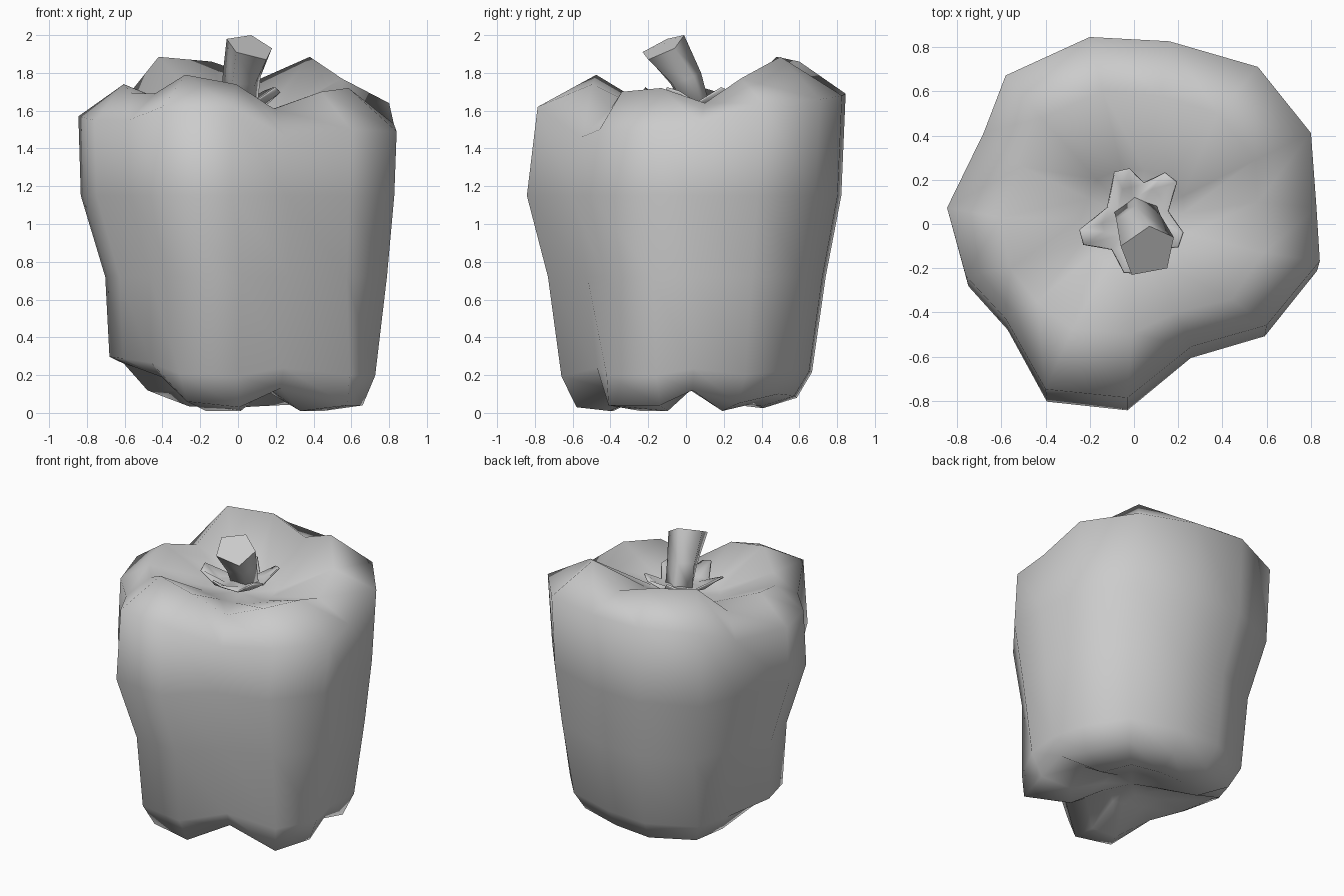
import bpy, bmesh, math
from mathutils import Vector

if "Cube" in bpy.data.objects:
    bpy.data.objects.remove(bpy.data.objects["Cube"])


def finish(bm, name, angle):
    bmesh.ops.recalc_face_normals(bm, faces=bm.faces)
    mesh = bpy.data.meshes.new(name)
    bm.to_mesh(mesh)
    bm.free()
    ob = bpy.data.objects.new(name, mesh)
    bpy.context.collection.objects.link(ob)
    bpy.ops.object.select_all(action='DESELECT')
    ob.select_set(True)
    bpy.context.view_layer.objects.active = ob
    bpy.ops.object.shade_smooth_by_angle(angle=math.radians(angle))
    return ob


def loft(bm, rings, start=None, end=None):
    """Skin closed rings; optionally fan the ends to a centre point."""
    vs = [[bm.verts.new(p) for p in r] for r in rings]
    n = len(vs[0])
    for a, b in zip(vs, vs[1:]):
        for i in range(n):
            j = (i + 1) % n
            bm.faces.new((a[i], a[j], b[j], b[i]))
    for tip, ring in ((start, vs[0]), (end, vs[-1])):
        if tip is not None:
            c = bm.verts.new(tip)
            for i in range(n):
                bm.faces.new((c, ring[i], ring[(i + 1) % n]))
    return vs


# Lobed outline, seen from above, with heights of bottom and shoulder
outline = [(-.2, .85), (.16, .83), (.56, .71), (.8, .4), (.825, .05),
           (.84, -.2), (.6, -.5), (.26, -.6), (-.03, -.84), (-.4, -.8),
           (-.58, -.47), (-.76, -.27), (-.845, .05), (-.68, .4), (-.58, .67)]
foot = [.08, .09, .1, .05, .12, .04, .03, .13, .03, .06, .19, .24, .26, .12, .09]
shoulder = [1.69, 1.68, 1.66, 1.64, 1.53, 1.49, 1.5, 1.46, 1.62, 1.62,
            1.55, 1.55, 1.57, 1.56, 1.68]
# Crest around the sunken top
crest = [(-.14, .6, 1.86), (.12, .58, 1.77), (.38, .5, 1.885), (.55, .29, 1.77),
         (.56, .1, 1.64), (.585, -.13, 1.72), (.44, -.34, 1.70), (.19, -.4, 1.61),
         (-.01, -.495, 1.74), (-.28, -.475, 1.79), (-.44, -.35, 1.69),
         (-.56, -.2, 1.69), (-.605, .03, 1.74), (-.51, .26, 1.67), (-.42, .48, 1.885)]


def ring(sx, sy, dx, dy, zs):
    return [(x * sx + dx, y * sy + dy, z) for (x, y), z in zip(outline, zs)]


# Pepper body: hanging lobes under the base, sides, shoulder, crest, sunken top
bm = bmesh.new()
rings = [
    ring(.22, .22, .03, 0, [.1 + .35 * f for f in foot]),
    ring(.5, .48, .03, 0, [max(.01, f - .055) if f < .11 else f for f in foot]),
    ring(.75, .69, .03, 0, foot),
    ring(.835, .785, .025, 0, [.18 + .45 * f for f in foot]),
    ring(.885, .87, .045, 0, [.72] * 15),
    ring(.985, .985, 0, -.015, [1.15] * 15),
    ring(1, .965, 0, .025, shoulder),
    crest,
    [(x * .4, y * .4 + .01, 1.57 + (z - 1.6) * .12) for x, y, z in crest],
]
rings[2][6] = (.58, -.41, .04)   # the front right lobe bulges at its foot
rings[3][6] = (.59, -.42, .2)
loft(bm, rings, start=(.02, 0, .16), end=(0, .02, 1.56))
finish(bm, "pepper_body", 100)

# Calyx: upturned star of five blunt leaves
tips = [(-.055, .24), (.165, .21), (.21, -.07), (-.01, -.22), (-.235, -.06)]
centre = Vector((0, .03, 1.66))
star, inner = [], []
for k in range(5):
    a, b = Vector(tips[k]), Vector(tips[(k + 1) % 5])
    side = Vector((a.y, -a.x)).normalized() * .035
    valley = (a + b) * .41
    for p, z in ((a - side, 1.70), (a + side, 1.72), (valley, 1.64)):
        star.append((p.x, p.y, z))
        inner.append((p.x * .6, p.y * .6 + .02, 1.635))
bm = bmesh.new()
loft(bm, [inner, star], start=centre)
calyx = finish(bm, "calyx", 75)
mod = calyx.modifiers.new("thickness", 'SOLIDIFY')
mod.thickness = .012
mod.offset = 0

# Stem: five-sided, leaning forward, cut off at an angle
cut = [(-.06, -.1, 1.98), (.07, -.01, 2.0), (.18, -.06, 1.93),
       (.15, -.2, 1.87), (-.01, -.23, 1.91)]
middle = [(-.08, .02, 1.80), (.01, .08, 1.80), (.12, .04, 1.78),
          (.09, -.07, 1.74), (-.03, -.08, 1.74)]
base = [(-.09, .06, 1.61), (0, .13, 1.61), (.1, .09, 1.61),
        (.07, 0, 1.61), (-.04, -.01, 1.61)]
bm = bmesh.new()
rings = loft(bm, [base, middle, cut])
bm.faces.new(rings[-1])
bm.faces.new(rings[0])
# keep the cut end flat while the shaft is smooth
stem = finish(bm, "stem", 100)
for e in stem.data.edges:
    if all(stem.data.vertices[v].co.z > 1.85 for v in e.vertices):
        e.use_edge_sharp = True
